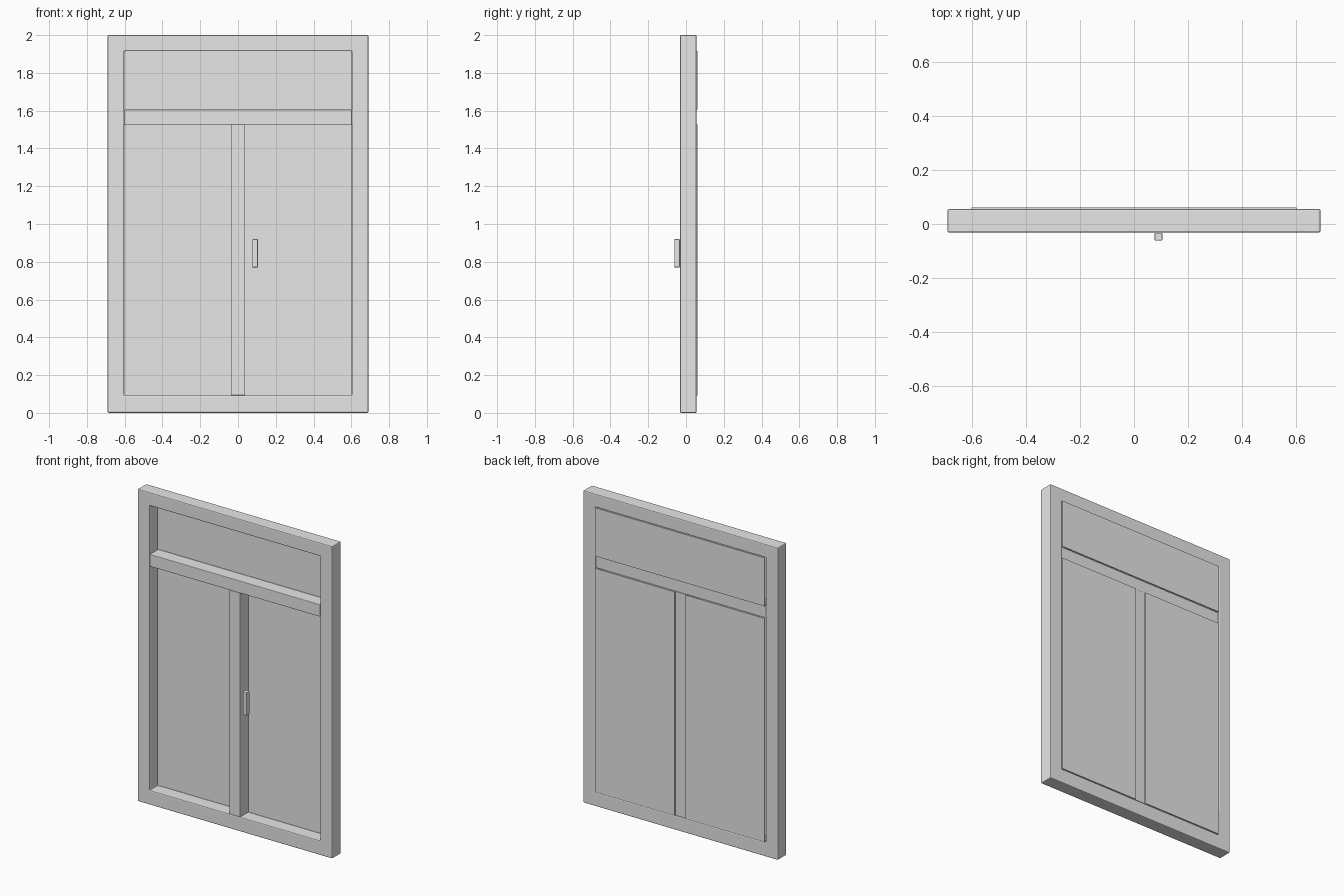
import bpy
import bmesh

if "Cube" in bpy.data.objects:
    bpy.data.objects.remove(bpy.data.objects["Cube"], do_unlink=True)

grey = bpy.data.materials.new("plain_grey")
grey.use_nodes = True
grey.diffuse_color = (0.8, 0.8, 0.8, 1)
grey.node_tree.nodes["Principled BSDF"].inputs["Base Color"].default_value = (0.8, 0.8, 0.8, 1)


def finish(name, bm, bevel):
    """Turn a bmesh into a named object with softened edges."""
    bmesh.ops.recalc_face_normals(bm, faces=bm.faces[:])
    mesh = bpy.data.meshes.new(name)
    bm.to_mesh(mesh)
    bm.free()
    mesh.materials.append(grey)
    obj = bpy.data.objects.new(name, mesh)
    bpy.context.collection.objects.link(obj)
    if bevel:
        mod = obj.modifiers.new("soft_edges", "BEVEL")
        mod.width = bevel
        mod.segments = 2
        mod.limit_method = "ANGLE"
    return obj


def box(name, x, y, z, bevel=0.0):
    """Box spanning the given (low, high) ranges."""
    bm = bmesh.new()
    bmesh.ops.create_cube(bm, size=1)
    for v in bm.verts:
        v.co = [r[0] if c < 0 else r[1] for c, r in zip(v.co, (x, y, z))]
    return finish(name, bm, bevel)


FRONT, BACK = -0.032, 0.056
PANE = (0.052, 0.062)
HALF, BOTTOM, RAIL_LOW, RAIL_TOP, TOP = 0.603, 0.093, 1.527, 1.605, 1.915
MULLION = 0.038

# Outer frame: one rectangular ring
bm = bmesh.new()


def loop(half, low, high, y):
    corners = ((-half, low), (half, low), (half, high), (-half, high))
    return [bm.verts.new((x, y, z)) for x, z in corners]


rings = [loop(0.69, 0, 2, FRONT), loop(0.69, 0, 2, BACK),
         loop(HALF, BOTTOM, TOP, BACK), loop(HALF, BOTTOM, TOP, FRONT)]
for a, b in zip(rings, rings[1:] + rings[:1]):
    for i in range(4):
        j = (i + 1) % 4
        bm.faces.new((a[i], a[j], b[j], b[i]))
finish("outer_frame", bm, 0.006)

# Dividing bars
box("transom_rail", (-HALF, HALF), (FRONT, BACK - 0.003), (RAIL_LOW, RAIL_TOP), 0.003)
box("centre_mullion", (-MULLION, MULLION), (FRONT, BACK - 0.001), (BOTTOM, RAIL_LOW), 0.002)

# Thin panels standing slightly proud of the back
box("upper_panel", (-HALF + 0.002, HALF - 0.002), PANE, (RAIL_TOP, TOP))
box("left_panel", (MULLION, HALF - 0.002), PANE, (BOTTOM, RAIL_LOW))
box("right_panel", (-HALF + 0.002, -MULLION), PANE, (BOTTOM, RAIL_LOW))

# Pull handle
box("handle", (0.076, 0.105), (-0.062, -0.033), (0.77, 0.92), 0.004)
